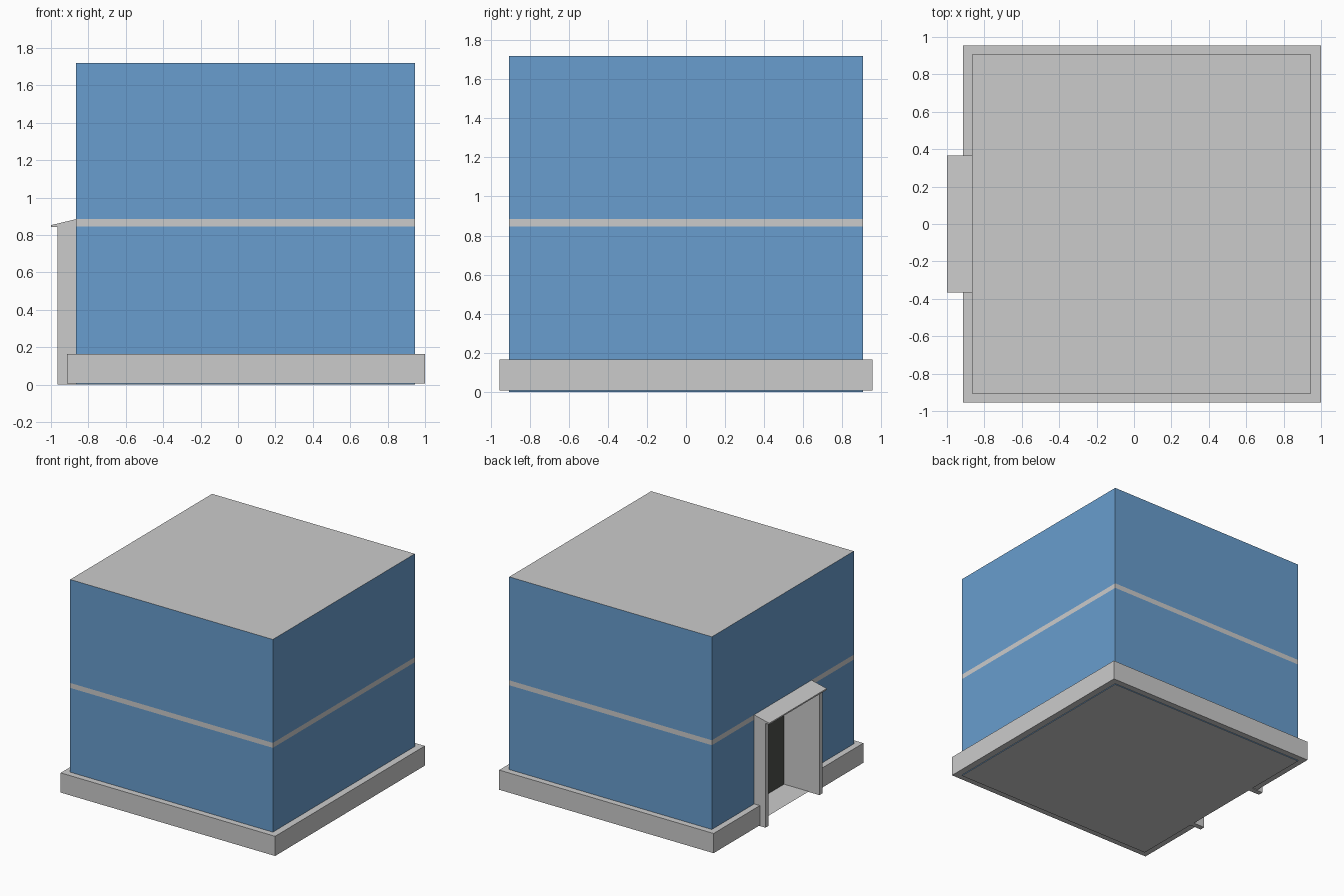
import bpy, bmesh
from mathutils import Vector

if "Cube" in bpy.data.objects:
    bpy.data.objects.remove(bpy.data.objects["Cube"])

X0, X1, Y = -0.865, 0.945, 0.905      # building footprint
DY, DX, DZ = 0.323, -0.65, 0.845      # entrance half width, depth, height
BAND, TOP = 0.885, 1.72


def material(name, rgb):
    m = bpy.data.materials.new(name)
    m.diffuse_color = (*rgb, 1)
    m.use_nodes = True
    m.node_tree.nodes["Principled BSDF"].inputs["Base Color"].default_value = m.diffuse_color
    return m


blue = material("blue_glass", (0.14, 0.34, 0.62))
dark = material("dark_door", (0.075, 0.08, 0.07))


def finish(name, bm, mat=None):
    me = bpy.data.meshes.new(name)
    bm.to_mesh(me)
    bm.free()
    if mat:
        me.materials.append(mat)
    ob = bpy.data.objects.new(name, me)
    bpy.context.collection.objects.link(ob)
    return ob


def walls(name, path, z0, z1, mat=None, closed=False):
    """Vertical facade along a counter-clockwise path."""
    bm = bmesh.new()
    low = [bm.verts.new((x, y, z0)) for x, y in path]
    high = [bm.verts.new((x, y, z1)) for x, y in path]
    n = len(path)
    for i in range(n if closed else n - 1):
        j = (i + 1) % n
        bm.faces.new((low[i], low[j], high[j], high[i]))
    return finish(name, bm, mat)


def slab(name, path, z, up=True):
    """Flat horizontal face from a counter-clockwise outline."""
    bm = bmesh.new()
    vs = [bm.verts.new((x, y, z)) for x, y in path]
    bm.faces.new(vs if up else vs[::-1])
    return finish(name, bm)


def prism(name, points, offset):
    """Solid made by extruding a planar 3D outline."""
    bm = bmesh.new()
    face = bm.faces.new([bm.verts.new(p) for p in points])
    ext = bmesh.ops.extrude_face_region(bm, geom=[face], use_keep_orig=True)
    moved = [v for v in ext["geom"] if isinstance(v, bmesh.types.BMVert)]
    bmesh.ops.translate(bm, verts=moved, vec=Vector(offset))
    bmesh.ops.recalc_face_normals(bm, faces=bm.faces)
    return finish(name, bm)


rect = [(X0, -Y), (X1, -Y), (X1, Y), (X0, Y)]
recess = [(X0, -DY), (DX, -DY), (DX, DY), (X0, DY)]

# Glazed storeys with the flush floor band between them
walls("lower_glazing", [(X0, -DY), *rect, (X0, DY)], 0, DZ, blue)
walls("floor_band", rect, DZ, BAND, closed=True)
walls("upper_glazing", rect, BAND, TOP, blue, closed=True)
slab("roof", rect, TOP)
slab("underside", rect, 0, up=False)

# Recessed entrance: side walls, door, floor and ceiling
walls("recess_wall_back", [(X0, DY), (DX, DY)], 0, DZ)
walls("recess_wall_front", [(DX, -DY), (X0, -DY)], 0, DZ)
walls("door", [(DX, DY), (DX, -DY)], 0, DZ, dark)
slab("recess_floor", recess, 0.004)
slab("recess_ceiling", recess, DZ, up=False)

# Plinth ring, open at the entrance
PY = 0.365
half = [(X0, PY), (-0.915, PY), (-0.915, 0.955), (1.0, 0.955)]
inner = [(X0, Y), (X1, Y)]
outline = (half + [(x, -y) for x, y in reversed(half)]
           + [(x, -y) for x, y in inner] + inner[::-1])
prism("plinth", [(x, y, 0.006) for x, y in outline], (0, 0, 0.159))

# Portal posts and sloped canopy
for side, label in ((1, "back"), (-1, "front")):
    base = [(-0.965, side * DY, 0), (X0, side * DY, 0),
            (X0, side * PY, 0), (-0.965, side * PY, 0)]
    prism("portal_post_" + label, base, (0, 0, DZ - 0.003))
canopy = [(-1.0, 0.842), (X0, 0.842), (X0, BAND), (-1.0, 0.853)]
prism("portal_canopy", [(x, -PY - 0.002, z) for x, z in canopy],
      (0, 2 * PY + 0.004, 0))
